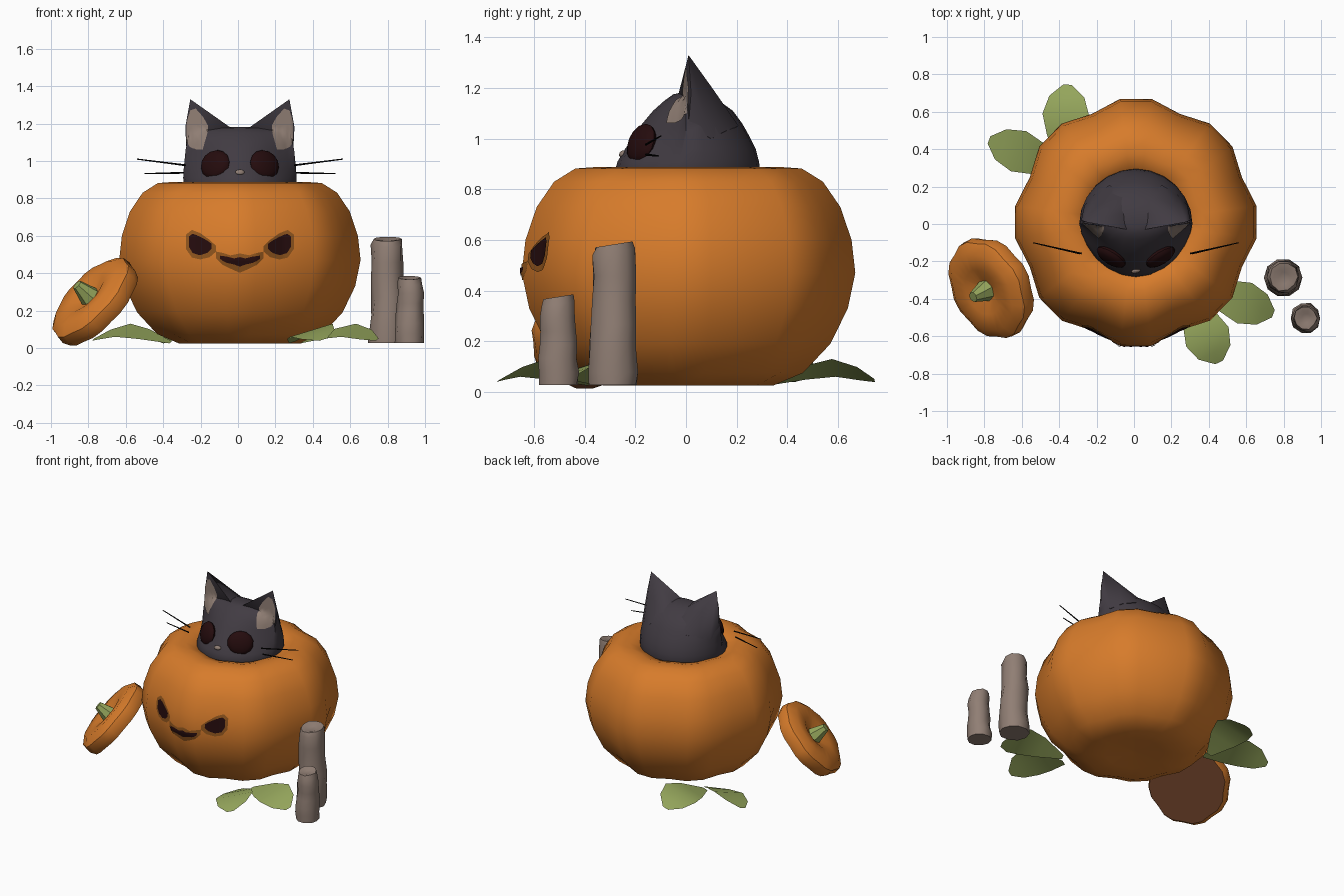
import bpy, bmesh, math, random
from mathutils import Vector, Matrix
from mathutils.bvhtree import BVHTree

if "Cube" in bpy.data.objects:
    bpy.data.objects.remove(bpy.data.objects["Cube"])

random.seed(4)
CX = 0.01


def material(name, rgb):
    m = bpy.data.materials.new(name)
    m.diffuse_color = (*rgb, 1)
    m.use_nodes = True
    m.node_tree.nodes["Principled BSDF"].inputs["Base Color"].default_value = m.diffuse_color
    return m


ORANGE = material("pumpkin orange", (0.68, 0.2, 0.024))
FLESH = material("cut brown", (0.115, 0.04, 0.016))
RIND = material("carved edge", (0.27, 0.088, 0.012))
DARK = material("dark red", (0.018, 0.0035, 0.004))
FUR = material("charcoal fur", (0.053, 0.044, 0.055))
TAUPE = material("taupe", (0.28, 0.21, 0.175))
GREEN = material("leaf green", (0.30, 0.38, 0.107))
BLACK = material("black", (0.002, 0.002, 0.002))


def finish(bm, name, mats, angle=40, recalc=True):
    if recalc:
        bmesh.ops.recalc_face_normals(bm, faces=bm.faces)
    me = bpy.data.meshes.new(name)
    bm.to_mesh(me)
    bm.free()
    ob = bpy.data.objects.new(name, me)
    bpy.context.collection.objects.link(ob)
    for m in mats:
        me.materials.append(m)
    if angle:
        bpy.context.view_layer.objects.active = ob
        bpy.ops.object.select_all(action='DESELECT')
        ob.select_set(True)
        bpy.ops.object.shade_smooth_by_angle(angle=math.radians(angle))
    return ob


def loft(rings):
    """Skin rings of equal length and cap both ends."""
    bm = bmesh.new()
    rows = [[bm.verts.new(p) for p in r] for r in rings]
    n = len(rows[0])
    for a, b in zip(rows, rows[1:]):
        for i in range(n):
            j = (i + 1) % n
            bm.faces.new((a[i], a[j], b[j], b[i]))
    bm.faces.new(rows[0][::-1])
    bm.faces.new(rows[-1])
    return bm


def lobed(profile, n, depth, cx=0, cy=0, sx=1):
    rings = []
    for r, z in profile:
        ring = []
        for i in range(n):
            t = 2 * math.pi * (i + .5) / n
            f = r * (1 - depth * (1 - abs(math.cos(4 * t))))
            ring.append((cx + sx * f * math.cos(t), cy + f * math.sin(t), z))
        rings.append(ring)
    return rings


# pumpkin body
PUMPKIN = [(.02, .045), (.2, .03), (.34, .025), (.46, .075), (.57, .19),
           (.64, .33), (.67, .47), (.655, .6), (.61, .73), (.54, .83), (.455, .882),
           (.37, .888), (.29, .865), (.24, .79)]
pumpkin_bm = loft(lobed(PUMPKIN, 24, .065, CX, .01, .98))
bmesh.ops.recalc_face_normals(pumpkin_bm, faces=pumpkin_bm.faces)
pumpkin_tree = BVHTree.FromBMesh(pumpkin_bm)
finish(pumpkin_bm, "pumpkin", [ORANGE], 50)

# cat head: rings of (z, half width, front, back) with a pointed muzzle
HEAD = [(.7, .24, .2, .24), (.86, .3, .285, .295), (.91, .303, .27, .288), (.96, .3, .24, .275),
        (1.01, .295, .205, .25), (1.06, .29, .172, .222), (1.11, .28, .13, .185),
        (1.15, .25, .085, .13), (1.175, .15, .05, .08), (1.182, .05, .02, .03)]
rings = []
for z, hx, f, b in HEAD:
    ring = []
    power = min(2.8, max(1.2, 1.2 + 9 * (z - .87)))
    for i in range(24):
        c, s = math.cos(i * math.pi / 12), math.sin(i * math.pi / 12)
        ring.append((CX + hx * c, b * s if s > 0 else -f * abs(s) ** power, z))
    rings.append(ring)
head_bm = loft(rings)
bmesh.ops.recalc_face_normals(head_bm, faces=head_bm.faces)
cat_trees = [BVHTree.FromBMesh(head_bm)]
finish(head_bm, "cat_head", [FUR], 50)

# ears: broad cones whose backs run down into the head
EAR = [(.265, .01, 1.33), (.045, -.03, 1.175), (.05, .06, 1.165), (.285, .01, 1.05), (.292, .02, 1.18),
       (.14, .208, 1.05), (.225, .155, 1.03), (.06, .15, 1.125), (.275, .1, 1.0), (.2, .0, 1.06),
       (.2, .03, 1.0), (.21, .1, 1.205)]
for s in (-1, 1):
    bm = bmesh.new()
    for x, y, z in EAR:
        bm.verts.new((CX + s * x, y, z))
    bmesh.ops.convex_hull(bm, input=bm.verts)
    loose = [v for v in bm.verts if not v.link_faces]
    bmesh.ops.delete(bm, geom=loose, context='VERTS')
    bmesh.ops.recalc_face_normals(bm, faces=bm.faces)
    cat_trees.append(BVHTree.FromBMesh(bm))
    finish(bm, "ear", [FUR], 60)


def project(trees, x, z, lift):
    """Find the front surface at x, z."""
    best = None
    for t in trees:
        p, nrm, _, _ = t.ray_cast(Vector((x, -2, z)), Vector((0, 1, 0)))
        if p and (best is None or p.y < best[0].y):
            best = (p, nrm)
    if best is None:
        return Vector((x, 0, z)), Vector((0, -1, 0))
    return best[0] + best[1] * lift, best[1]


def plate(name, trees, cols, mat, lift, s=1):
    """Thin patch on a surface from columns of (x, top, bottom)."""
    bm = bmesh.new()
    fine = []
    for a, b in zip(cols, cols[1:]):
        for k in range(4):
            fine.append([p + (q - p) * k / 4 for p, q in zip(a, b)])
    fine.append(cols[-1])
    grid = [[bm.verts.new(project(trees, CX + s * x, hi + (lo - hi) * k / 8, lift)[0])
             for k in range(9)] for x, hi, lo in fine]
    for a, b in zip(grid, grid[1:]):
        for k in range(8):
            f = (a[k], a[k + 1], b[k + 1], b[k])
            bm.faces.new(f if s > 0 else f[::-1])
    finish(bm, name, [mat], 40, False)


# carved pumpkin face
EYE_RIM = [(.125, .545, .515), (.16, .578, .485), (.21, .613, .473), (.255, .63, .483), (.288, .605, .53)]
EYE_HOLE = [(.147, .556, .53), (.17, .573, .508), (.21, .595, .495), (.25, .608, .507), (.27, .596, .54)]
MOUTH_RIM = [(-.125, .515, .48), (-.09, .508, .445), (-.05, .495, .425), (0, .505, .403),
             (.05, .495, .425), (.09, .508, .445), (.125, .515, .48)]
MOUTH_HOLE = [(-.103, .493, .475), (-.07, .488, .457), (-.03, .478, .448), (0, .485, .437),
              (.03, .478, .448), (.07, .488, .457), (.103, .493, .475)]
for s in (-1, 1):
    plate("carved_eye_rim", [pumpkin_tree], EYE_RIM, RIND, .004, s)
    plate("carved_eye_hole", [pumpkin_tree], EYE_HOLE, DARK, .008, s)
plate("carved_mouth_rim", [pumpkin_tree], MOUTH_RIM, RIND, .004)
plate("carved_mouth_hole", [pumpkin_tree], MOUTH_HOLE, DARK, .008)

# inner ears
INNER = [(.17, 1.19, 1.15), (.195, 1.235, 1.06), (.235, 1.28, 1.06), (.265, 1.27, 1.075), (.282, 1.2, 1.1)]
for s in (-1, 1):
    plate("inner_ear", cat_trees, INNER, TAUPE, .006, s)


def blob(name, x, z, size, mat, upright=1.0):
    """Flattened ball lying on the cat's face."""
    p, n = project(cat_trees, x, z, 0)
    n = Vector((n.x, n.y, n.z * upright)).normalized()
    bm = bmesh.new()
    bmesh.ops.create_uvsphere(bm, u_segments=14, v_segments=8, radius=1)
    m = Matrix.Translation(p) @ n.to_track_quat('Z', 'Y').to_matrix().to_4x4()
    bm.transform(m @ Matrix.Diagonal((*size, 1)))
    finish(bm, name, [mat])


def rod(name, a, b, r1, r2, mat, sides=6):
    a, b = Vector(a), Vector(b)
    bm = bmesh.new()
    bmesh.ops.create_cone(bm, cap_ends=True, segments=sides, radius1=r1, radius2=r2, depth=(b - a).length)
    bm.transform(Matrix.Translation((a + b) / 2) @ (b - a).to_track_quat('Z', 'Y').to_matrix().to_4x4())
    finish(bm, name, [mat])


# cat eyes, nose and whiskers
for s in (-1, 1):
    blob("cat_eye", CX + s * .132, .98, (.088, .082, .035), DARK, .5)
    rod("upper_whisker", (CX + s * .29, -.158, .977), (CX + s * .55, -.1, 1.01), .005, .003, BLACK)
    rod("lower_whisker", (CX + s * .3, -.158, .937), (CX + s * .51, -.11, .932), .005, .003, BLACK)
blob("cat_nose", CX, .94, (.025, .015, .01), TAUPE)

# leaning lid with brown cut underside, and its stem
axis = Vector((-.68, -.35, .64)).normalized()
frame = Matrix.Translation((-.772, -.345, .255)) @ axis.to_track_quat('Z', 'Y').to_matrix().to_4x4()
LID = [(.02, -.062), (.268, -.062), (.286, -.02), (.28, .025), (.225, .062), (.13, .058), (.06, .03), (.01, .02)]
bm = loft(lobed(LID, 24, .05))
bmesh.ops.recalc_face_normals(bm, faces=bm.faces)
for f in bm.faces:
    f.material_index = 1 if f.normal.z < -.9 else 0
bm.transform(frame)
finish(bm, "lid", [ORANGE, FLESH], 40)
rod("lid_stem", frame @ Vector((0, 0, .01)), frame @ Vector((.0, .0, .13)), .065, .028, GREEN, 7)

# candles: wobbly wax columns with a slightly sunken top
for x, y, r, top in ((.8, -.285, .1, .585), (.92, -.505, .08, .378)):
    prof = [(1, .03), (1, .08)]
    prof += [(.98 - .14 * k / 5, .08 + (top - .11) * k / 5) for k in range(1, 6)]
    prof += [(.76, top), (.5, top - .003), (.3, top - .01)]
    rings = []
    for f, z in prof:
        ring = []
        dx, dy = random.uniform(-.004, .004), random.uniform(-.004, .004)
        for i in range(10):
            w = r * f * random.uniform(.94, 1.06)
            t = 2 * math.pi * i / 10
            lean = .16 * w * math.sin(t) if z > top - .04 else 0
            ring.append((x + dx + w * math.cos(t), y + dy + w * math.sin(t), z + lean - .002))
        rings.append(ring)
    finish(loft(rings), "candle", [TAUPE], 50)

# leaves in pairs sharing a base, each tilted so one long edge is raised
LEAVES = [((.34, -.33), (.745, -.48), .115, -1), ((.29, -.38), (.455, -.74), .125, -1),
          ((-.36, .29), (-.775, .45), .115, 1), ((-.38, .32), (-.355, .745), .125, 1)]
for base, tip, w, raised in LEAVES:
    b, t = Vector((*base, 0)), Vector((*tip, 0))
    side = (t - b).normalized().cross(Vector((0, 0, 1)))
    bm = bmesh.new()
    rows = []
    for k, width, h in ((0, .15, .03), (.35, .75, .075), (.62, 1, .095), (.85, .75, .072), (1, .18, .045)):
        rows.append([bm.verts.new(b.lerp(t, k) + side * w * width * s
                                  + Vector((0, 0, h + .035 * s * raised * width)))
                     for s in (-1, 0, 1)])
    for p, q in zip(rows, rows[1:]):
        for i in (0, 1):
            bm.faces.new((p[i], p[i + 1], q[i + 1], q[i]))
    bmesh.ops.recalc_face_normals(bm, faces=bm.faces)
    if sum(f.normal.z for f in bm.faces) < 0:
        bmesh.ops.reverse_faces(bm, faces=bm.faces)
    finish(bm, "leaf", [GREEN], 40, False)
